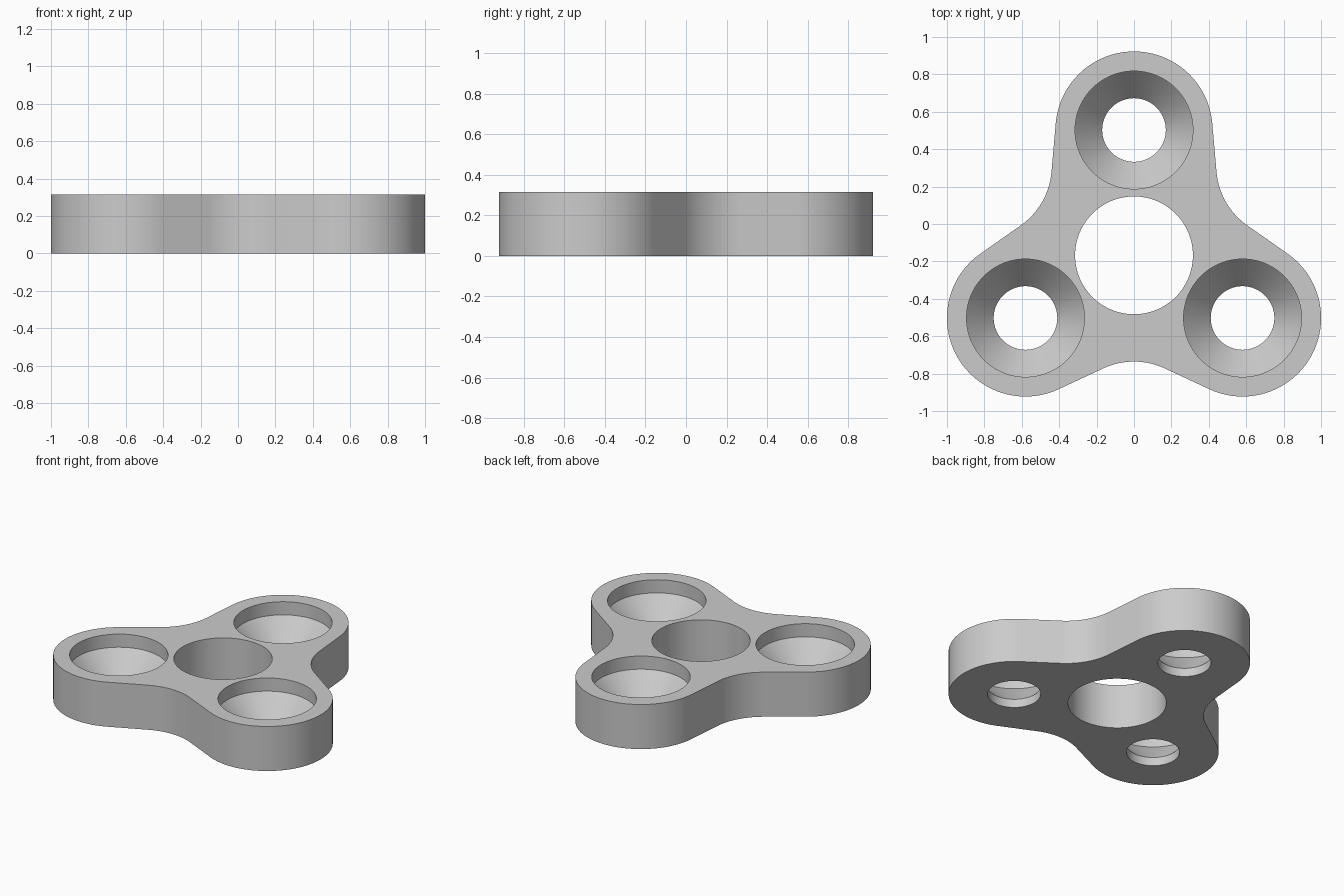
import bpy
import bmesh
from math import cos, sin, pi, radians
from mathutils import Matrix, Vector

HEIGHT = 0.315
ARM = 0.67            # hub centre to lobe centre
LOBE_R = 0.42
HOLE_R = 0.315
BORE_R = 0.17
FILLET_R = 0.39
FLARE = radians(5)    # how far each arm side widens towards the hub
HUB = Vector((0, (LOBE_R - ARM / 2 - LOBE_R) / 2, 0))
SEGMENTS = 96

default = bpy.data.objects.get("Cube")
if default:
    bpy.data.objects.remove(default, do_unlink=True)

grey = bpy.data.materials.new("light grey")
grey.use_nodes = True
colour = (0.6, 0.6, 0.6, 1)
grey.diffuse_color = colour
grey.node_tree.nodes["Principled BSDF"].inputs["Base Color"].default_value = colour


def arc(centre, radius, start, end, steps):
    """Points along a circular arc, both ends included."""
    angles = [start + (end - start) * i / steps for i in range(steps + 1)]
    return [centre + Vector((cos(a), sin(a), 0)) * radius for a in angles]


def make_object(name, bm):
    bmesh.ops.recalc_face_normals(bm, faces=bm.faces)
    mesh = bpy.data.meshes.new(name)
    bm.to_mesh(mesh)
    bm.free()
    mesh.materials.append(grey)
    obj = bpy.data.objects.new(name, mesh)
    bpy.context.collection.objects.link(obj)
    return obj


def turned_cutter(name, profile, centre):
    """Closed solid of revolution from (radius, z) pairs."""
    bm = bmesh.new()
    rings = []
    for radius, z in profile:
        ring = arc(centre + Vector((0, 0, z)), radius, 0, 2 * pi, SEGMENTS)[:-1]
        rings.append([bm.verts.new(p) for p in ring])
    for low, high in zip(rings, rings[1:]):
        for i in range(SEGMENTS):
            j = (i + 1) % SEGMENTS
            bm.faces.new((low[i], low[j], high[j], high[i]))
    bm.faces.new(rings[0][::-1])
    bm.faces.new(rings[-1])
    cutter = make_object(name, bm)
    cutter.hide_render = True
    return cutter


# Outline: a convex lobe and the concave fillet beside it, repeated three times
side = LOBE_R + ARM * sin(FLARE)
fillet_dist = (side + FILLET_R) / cos(pi / 6 - FLARE)
lobe = arc(Vector((0, ARM, 0)), LOBE_R, FLARE, pi - FLARE, 48)
valley_centre = Vector((cos(5 * pi / 6), sin(5 * pi / 6), 0)) * fillet_dist
sweep = pi / 6 - FLARE
fillet = arc(valley_centre, FILLET_R, -pi / 6 + sweep, -pi / 6 - sweep, 16)
outline = []
for k in range(3):
    turn = Matrix.Rotation(k * 2 * pi / 3, 3, 'Z')
    outline += [turn @ p + HUB for p in lobe + fillet]

# Spinner body
bm = bmesh.new()
base = bm.faces.new([bm.verts.new(p) for p in outline])
top = bmesh.ops.extrude_face_region(bm, geom=[base], use_keep_orig=True)["geom"]
bmesh.ops.translate(bm, vec=(0, 0, HEIGHT),
                    verts=[v for v in top if isinstance(v, bmesh.types.BMVert)])
body = make_object("spinner_body", bm)

# Central through hole and three stepped, tapered lobe sockets
cutters = [turned_cutter("hub_hole_cutter", [(HOLE_R, -0.1), (HOLE_R, HEIGHT + 0.1)], HUB)]
socket = [(BORE_R, -0.1), (BORE_R, 0.06), (HOLE_R, 0.222), (HOLE_R, HEIGHT + 0.1)]
for k in range(3):
    offset = Matrix.Rotation(k * 2 * pi / 3, 3, 'Z') @ Vector((0, ARM, 0))
    cutters.append(turned_cutter("lobe_socket_cutter", socket, HUB + offset))

bpy.ops.object.select_all(action='DESELECT')
body.select_set(True)
bpy.context.view_layer.objects.active = body
for cutter in cutters:
    cut = body.modifiers.new(cutter.name, 'BOOLEAN')
    cut.operation = 'DIFFERENCE'
    cut.solver = 'EXACT'
    cut.object = cutter
    bpy.ops.object.modifier_apply(modifier=cut.name)
    bpy.data.objects.remove(cutter, do_unlink=True)

bpy.ops.object.shade_smooth_by_angle(angle=radians(30))
